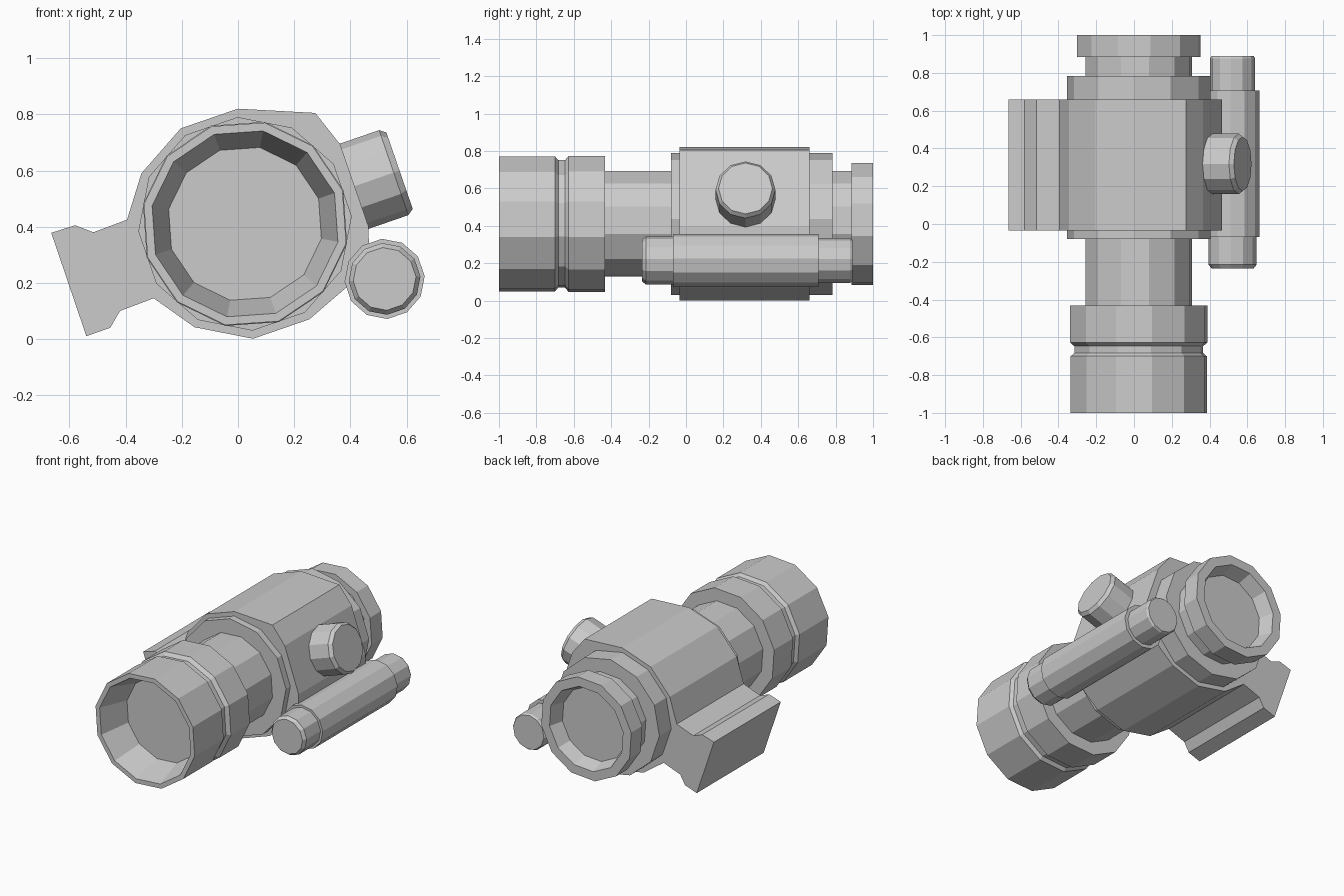
import bpy, bmesh
from math import sin, cos, radians
from mathutils import Vector

if "Cube" in bpy.data.objects:
    bpy.data.objects.remove(bpy.data.objects["Cube"])

TILT = radians(19)          # whole sight is rolled about its long axis
CX, CZ = 0.025, 0.41        # optical axis in the front view


def finish(name, bm):
    bmesh.ops.recalc_face_normals(bm, faces=bm.faces)
    me = bpy.data.meshes.new(name)
    bm.to_mesh(me)
    bm.free()
    ob = bpy.data.objects.new(name, me)
    bpy.context.collection.objects.link(ob)
    return ob


def lathe(name, profile, origin, axis, u, phase, n=12):
    """Faceted turned part; profile is (distance along axis, radius)."""
    o, axis, u = Vector(origin), Vector(axis), Vector(u)
    v = axis.cross(u)
    bm = bmesh.new()
    rings = []
    for t, r in profile:
        ring = []
        for i in range(n):
            a = phase + radians(360 / n) * i
            ring.append(bm.verts.new(o + axis * t + (u * cos(a) + v * sin(a)) * r))
        rings.append(ring)
    for a, b in zip(rings, rings[1:]):
        for i in range(n):
            j = (i + 1) % n
            bm.faces.new((a[i], a[j], b[j], b[i]))
    bm.faces.new(rings[0])
    bm.faces.new(rings[-1])
    return finish(name, bm)


def lathe_y(name, profile, x, z, degrees):
    # axis x u = -z here, so the phase is negated
    return lathe(name, profile, (x, 0, z), (0, 1, 0), (1, 0, 0), radians(-degrees))


def extrude_y(name, outline, y0, y1):
    bm = bmesh.new()
    face = bm.faces.new([bm.verts.new((x, y0, z)) for x, z in outline])
    ext = bmesh.ops.extrude_face_region(bm, geom=[face], use_keep_orig=True)
    moved = [g for g in ext["geom"] if isinstance(g, bmesh.types.BMVert)]
    bmesh.ops.translate(bm, verts=moved, vec=(0, y1 - y0, 0))
    return finish(name, bm)


# optical tube with recessed lenses at both ends and a groove near the front
lathe_y("optic_tube", [
    (-0.80, 0.277), (-1.00, 0.337), (-1.00, 0.367), (-0.70, 0.367),
    (-0.683, 0.347), (-0.647, 0.347), (-0.628, 0.370), (-0.432, 0.370),
    (-0.432, 0.287), (0.885, 0.287), (0.885, 0.333), (1.00, 0.333),
    (1.00, 0.272), (0.91, 0.24)], CX, CZ, 19)

# collar that pokes out of both ends of the housing
lathe_y("collar", [(-0.08, 0.381), (0.783, 0.381)], CX, CZ, 4)

# housing with the dovetail mounting rail on its left
extrude_y("housing_and_rail", [
    (0.0, 0.82), (0.275, 0.805), (0.364, 0.693), (0.465, 0.40),
    (0.467, 0.253), (0.254, 0.07), (0.054, 0.001), (-0.155, 0.042),
    (-0.30, 0.145), (-0.42, 0.10), (-0.455, 0.04), (-0.54, 0.01),
    (-0.665, 0.378), (-0.58, 0.405), (-0.515, 0.38), (-0.395, 0.425),
    (-0.344, 0.59), (-0.204, 0.75)], -0.035, 0.66)

# adjustment knob
lathe("side_knob", [(0.36, 0.16), (0.56, 0.16), (0.582, 0.144)],
      (CX, 0.318, CZ), (cos(TILT), 0, sin(TILT)), (0, 1, 0), 0)

# battery tube with a stepped cap at each end
lathe_y("battery_tube", [
    (-0.235, 0.112), (-0.215, 0.128), (-0.07, 0.128), (-0.07, 0.143),
    (0.708, 0.143), (0.708, 0.12), (0.877, 0.12), (0.89, 0.112)],
    0.522, 0.214, 4)
